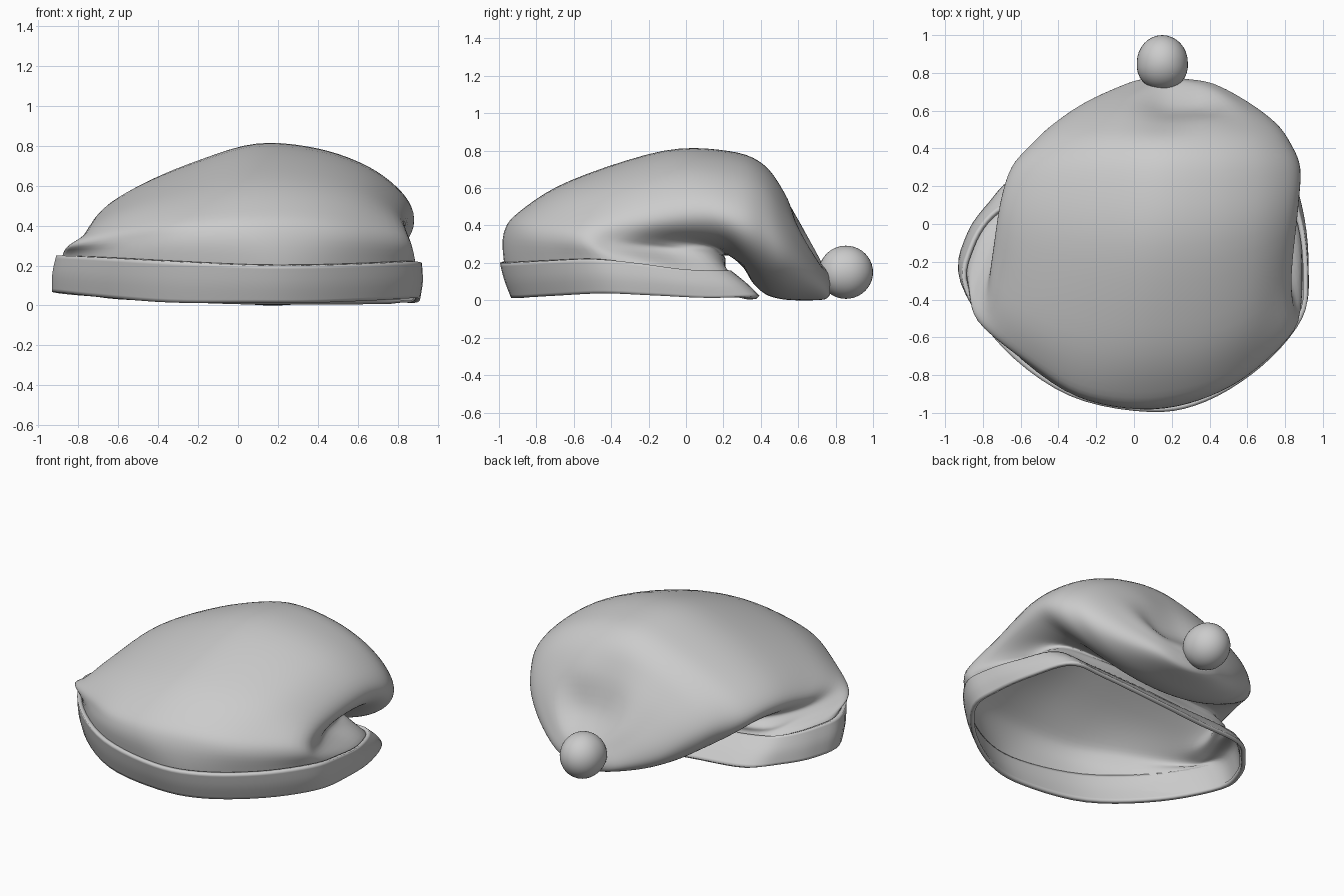
import bpy, bmesh, math
from mathutils import Vector

if "Cube" in bpy.data.objects:
    bpy.data.objects.remove(bpy.data.objects["Cube"])

N = 16  # control points per ring: 0 front, 4 right, 8 back, 12 left


def spline(pts, steps, closed):
    """Catmull-Rom curve through the points."""
    n, out = len(pts), []
    get = (lambda i: pts[i % n]) if closed else (lambda i: pts[min(max(i, 0), n - 1)])
    for i in range(n if closed else n - 1):
        a, b, c, d = (get(i + j) for j in (-1, 0, 1, 2))
        for s in range(steps):
            t = s / steps
            out.append(0.5 * (2 * b + (c - a) * t + (2 * a - 5 * b + 4 * c - d) * t * t
                              + (3 * b - a - 3 * c + d) * t ** 3))
    if not closed:
        out.append(pts[-1])
    return out


def loft(name, rings, around=5, along=5, cap=False):
    """Smooth surface through a stack of closed control rings."""
    rows = [spline(r, around, True) for r in rings]
    cols = [spline(list(c), along, False) for c in zip(*rows)]
    bm = bmesh.new()
    grid = [[bm.verts.new(p) for p in c] for c in cols]
    m = len(grid)
    for k in range(m):
        a, b = grid[k], grid[(k + 1) % m]
        for i in range(len(a) - 1):
            bm.faces.new((a[i], b[i], b[i + 1], a[i + 1]))
    if cap:
        bm.faces.new([c[-1] for c in grid])
    me = bpy.data.meshes.new(name)
    bm.to_mesh(me)
    bm.free()
    ob = bpy.data.objects.new(name, me)
    bpy.context.collection.objects.link(ob)
    return ob


def smooth(ob, angle=50):
    bpy.ops.object.select_all(action='DESELECT')
    ob.select_set(True)
    bpy.context.view_layer.objects.active = ob
    bpy.ops.object.shade_smooth_by_angle(angle=math.radians(angle))


# Brim outline along its upper edge: x, y, top z
plan = [(.08, -.995, .20), (.38, -.94, .20), (.68, -.75, .21), (.89, -.50, .22),
        (.92, -.27, .20), (.89, .00, .165), (.79, .22, .16), (.55, .23, .16),
        (.10, .20, .17), (-.25, .16, .18), (-.60, .12, .20), (-.76, .05, .22),
        (-.87, -.12, .24), (-.90, -.34, .25), (-.69, -.66, .24), (-.34, -.91, .22)]
top = [Vector(p) for p in plan]


def brim_low(p):
    back = min(max((p.y + .5) / .7, 0), 1)
    rise = min(max((p.y + .9) / .7, 0), 1)
    left = max(-p.x, 0)
    wave = .012 * math.cos((p.y + .5) * math.pi / .5)
    return Vector((p.x * (.99 + .035 * left), p.y + .06 + .09 * back * (p.x > -.7),
                   .025 + wave + .05 * left * rise))


def inset(p, f):
    return Vector((p.x * f, -.36 + (p.y + .36) * f, p.z))


# Brim band
low = [brim_low(p) for p in top]
mid = [(a + b) / 2 + Vector((a.x, a.y + .35, 0)) * .01 for a, b in zip(low, top)]
band = loft("brim_band", [low, mid, top], along=4)
sol = band.modifiers.new("thickness", 'SOLIDIFY')
sol.thickness, sol.offset = .025, -1
smooth(band)

# Slouching cap: front/top point (y, z), back/under point (y, z), left x, right x
sections = [
    (-.975, .36, .20, .22, -.81, .84),
    (-.89, .48, .20, .24, -.78, .83),
    (-.62, .645, .25, .23, -.75, .84),
    (-.12, .80, .31, .17, -.71, .87),
    (.23, .795, .36, .09, -.65, .88),
    (.42, .72, .43, .03, -.54, .83),
    (.55, .55, .52, .005, -.42, .75),
    (.665, .33, .63, .00, -.25, .60),
    (.745, .17, .74, .005, -.04, .42),
    (.77, .11, .77, .03, .06, .26)]
# Cap edge hidden inside the band
start = [[inset(a.lerp(b, t), .968) for a, b in zip(low, top)] for t in (.06, .9)]
rings = []
for fy, fz, by, bz, xl, xr in sections:
    ring = []
    for k in range(N):
        a = math.tau * k / N
        s, c = math.sin(a), math.cos(a)
        x = (xl + xr) / 2 + s * (xr - xl) / 2
        z = (fz + bz) / 2 + c * (fz - bz) / 2
        z -= .20 * max(.1 - x, 0) * max(z - .27, 0) / .5   # lower on the left
        z -= .10 * max(x - .55, 0) * max(z - .2, 0) / .3
        ring.append(Vector((x, (fy + by) / 2 + c * (fy - by) / 2, z)))
    rings.append(ring)
# Sides hugging the brim, side dents and the crease above the tip
for r, k, d in [(0, 3, (.07, .05, 0)), (0, 4, (.01, 0, 0)), (0, 5, (-.03, .05, 0)),
                (0, 6, (.12, .10, 0)), (0, 7, (.15, .05, 0)),
                (1, 3, (.05, .02, 0)), (1, 5, (-.02, .02, 0)), (1, 6, (.07, .08, 0)),
                (1, 7, (.12, .03, 0)), (2, 6, (.02, .03, 0)),
                (0, 13, (-.08, .10, 0)), (0, 12, (-.03, .04, 0)), (0, 14, (.0, .07, 0)),
                (0, 15, (0, .02, 0)), (0, 11, (.0, .05, 0)), (0, 10, (-.06, .06, 0)),
                (1, 13, (-.03, .04, 0)), (1, 14, (0, .03, 0)), (1, 10, (-.03, .04, 0)),
                (6, 0, (0, -.02, 0)), (7, 0, (0, -.05, -.01)), (7, 1, (0, -.05, -.01))]:
    rings[r][k] += Vector(d)
smooth(loft("slouched_cap", start + rings, cap=True), 80)

# Pompom, narrower where it joins the tip
bpy.ops.mesh.primitive_uv_sphere_add(segments=32, ring_count=20, radius=1)
pom = bpy.context.object
pom.name = "pompom"
for v in pom.data.vertices:
    x, y, z = v.co
    f = 1 + .1 * max(-y, 0)
    v.co = (.15 + .135 * x * f, .855 + .145 * y, .15 + .142 * z)
smooth(pom, 80)
